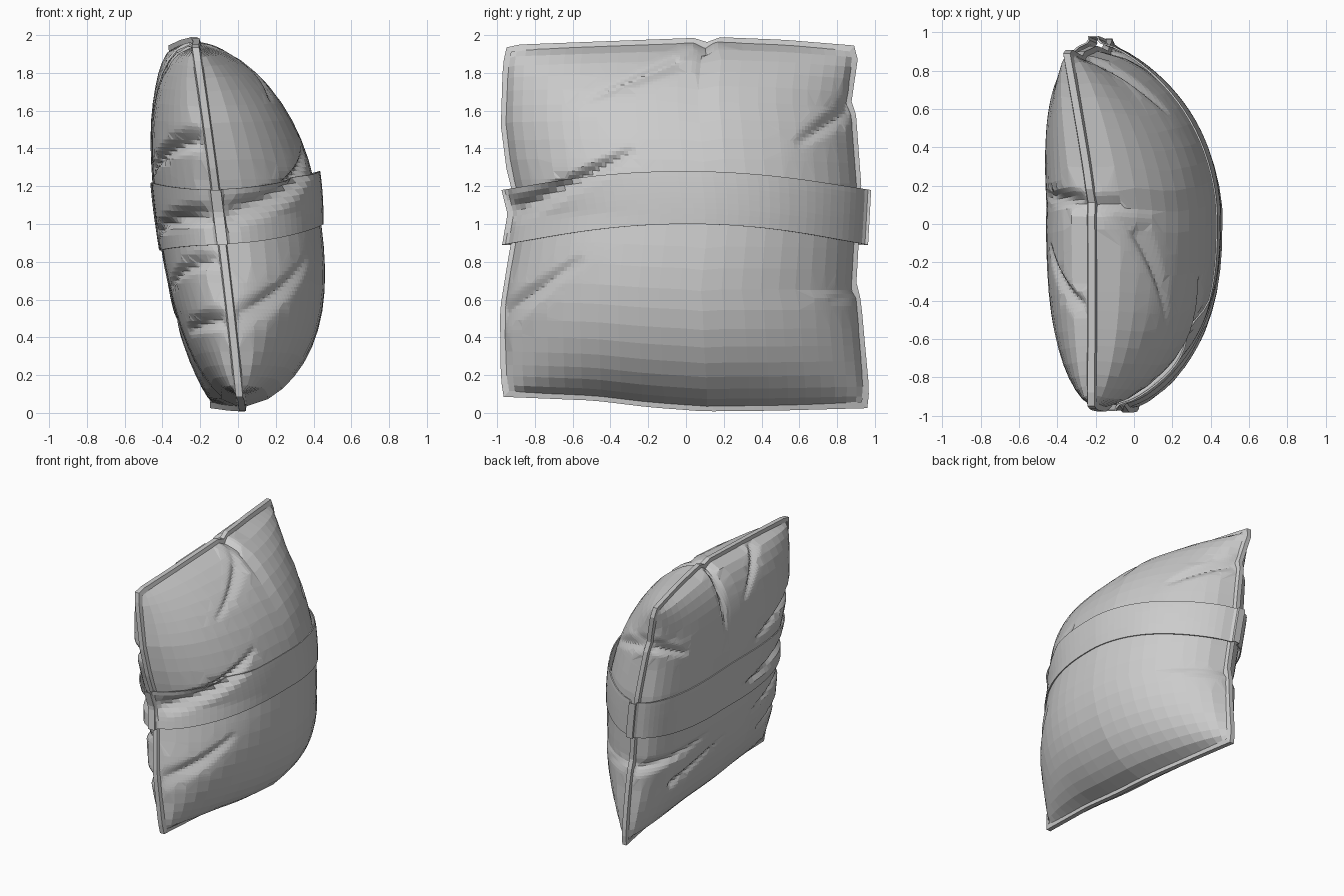
import bpy, bmesh, math
from mathutils import Vector

if "Cube" in bpy.data.objects:
    bpy.data.objects.remove(bpy.data.objects["Cube"])

cloth = bpy.data.materials.new("plain_grey_cloth")
cloth.use_nodes = True
GREY = (0.6, 0.6, 0.6, 1)
cloth.diffuse_color = GREY
cloth.node_tree.nodes["Principled BSDF"].inputs["Base Color"].default_value = GREY

# Cushion outline: offset of each edge along its length
LEFT = [(-1, -.965), (-.9, -.98), (-.5, -.985), (-.2, -.94), (.07, -.895), (.3, -.95),
        (.55, -.98), (.9, -.97), (1, -.95)]
RIGHT = [(-1, .96), (-.9, .97), (-.39, .925), (-.35, .9), (.2, .93), (.62, .9),
         (.68, .875), (.93, .91), (1, .89)]
BOTTOM = [(-1, .085), (-.5, .065), (-.2, .03), (.1, .008), (.5, .012), (1, .025)]
TOP = [(-1, 1.935), (-.93, 1.95), (-.5, 1.965), (.08, 1.985), (.14, 1.955), (.2, 1.99),
       (.6, 1.975), (1, 1.945)]

# Creases: start (y, z), end (y, z), depth, half width
FRONT_CREASES = [
    ((-.93, 1.04), (-.27, 1.39), .1, .08), ((.13, 1.98), (-.2, 1.76), .03, .05),
    ((-.05, 1.85), (-.53, 1.65), .04, .05),
    ((.9, 1.63), (.58, 1.42), .07, .08), ((-.98, .5), (-.55, .82), .06, .08),
    ((.92, .62), (.75, .6), .03, .06)]
BACK_CREASES = [
    ((.13, 1.98), (.15, 1.5), .06, .07), ((-.45, 1.95), (-.1, 1.65), .05, .06),
    ((-.95, 1.45), (-.2, 1.28), .07, .07), ((-.93, 1.06), (-.1, .95), .08, .07),
    ((-.95, .82), (-.3, .66), .05, .06), ((-.97, .5), (-.5, .43), .06, .07),
    ((.92, .62), (.25, .72), .05, .07), ((.6, .42), (0, .6), .04, .06),
    ((.9, 1.63), (.6, 1.5), .06, .07)]
INNER = .975


def lookup(table, t):
    t = max(-1, min(1, t))
    for (a, p), (b, q) in zip(table, table[1:]):
        if t <= b:
            return p + (q - p) * (t - a) / (b - a)
    return table[-1][1]


def plan(u, v):
    """Height and depth position on the cushion's square plan."""
    a, b = (u + 1) / 2, (v + 1) / 2
    y = lookup(LEFT, v) * (1 - a) + lookup(RIGHT, v) * a
    z = lookup(BOTTOM, u) * (1 - b) + lookup(TOP, u) * b
    return y, z


def seam(y, z):
    """The tilted middle sheet, twisted and bowed toward the back edge."""
    bow = max(0, 1 - (z - 1) ** 2)
    twist = (.075 * bow - .185) * max(0, y - .1) ** 1.2
    return .025 - .125 * z + twist - .02 * max(0, -y - .5) * (1 - 1.5 * bow)


def nearest(y, z, crease):
    a, b = Vector(crease[0]), Vector(crease[1])
    d, p = b - a, Vector((y, z)) - a
    t = max(0, min(1, p.dot(d) / d.length_squared))
    return t, (p - d * t).length


def dome(c, power):
    return max(0, 1 - abs(c / INNER) ** 2.5) ** power


def puff(u, v, y, z, side):
    """Height of the stuffing over the seam sheet, with creases pulled in."""
    size, power = (.525, .62) if side > 0 else (.305 + .012 * v, .53)
    h = size * dome(u, power) * dome(v, power)
    dent = 0
    for start, end, depth, width in (FRONT_CREASES if side > 0 else BACK_CREASES):
        t, dist = nearest(y, z, (start, end))
        r = min(1, dist / (width * (1.15 - .6 * t)))
        dent = max(dent, depth * (1 - t) ** .6 * (1 - r) * (1 - r * r))
    return max(h - dent, .35 * h) + .016


def finish(bm, name):
    mesh = bpy.data.meshes.new(name)
    bm.to_mesh(mesh)
    bm.free()
    mesh.materials.append(cloth)
    bpy.context.collection.objects.link(bpy.data.objects.new(name, mesh))


def panel(name, side):
    """One stuffed face: a coarse grid refined along its creases."""
    bm = bmesh.new()
    bmesh.ops.create_grid(bm, x_segments=22, y_segments=22, size=1)
    for vert in bm.verts:
        for i in (0, 1):
            t = vert.co[i]
            vert.co[i] = INNER * (.4 * t + .6 * math.sin(t * math.pi / 2))
    creases = FRONT_CREASES if side > 0 else BACK_CREASES
    near = []
    for e in bm.edges:
        m = (e.verts[0].co + e.verts[1].co) / 2
        y, z = plan(m.x, m.y)
        if any(nearest(y, z, c)[1] < c[3] + .04 for c in creases):
            near.append(e)
    bmesh.ops.subdivide_edges(bm, edges=near, cuts=4, use_grid_fill=True)
    bmesh.ops.triangulate(bm, faces=[f for f in bm.faces if len(f.verts) > 4])
    for vert in bm.verts:
        u, v = vert.co.x, vert.co.y
        y, z = plan(u, v)
        vert.co = (seam(y, z) + side * puff(u, v, y, z, side), y, z)
    if side < 0:
        bmesh.ops.reverse_faces(bm, faces=bm.faces[:])
    finish(bm, name)


def loft(name, rings):
    """Skin a closed loop of closed cross-sections."""
    bm = bmesh.new()
    rows = [[bm.verts.new(p) for p in ring] for ring in rings]
    n = len(rows[0])
    for r, s in zip(rows, rows[1:] + rows[:1]):
        for i in range(n):
            j = (i + 1) % n
            bm.faces.new((r[i], s[i], s[j], r[j]))
    bmesh.ops.recalc_face_normals(bm, faces=bm.faces[:])
    finish(bm, name)


def piping():
    """Narrow sewn edge running around the cushion."""
    steps = [-1 + 2 * i / 26 for i in range(26)]
    loop = ([(t, -1) for t in steps] + [(1, t) for t in steps]
            + [(-t, 1) for t in steps] + [(-1, -t) for t in steps])
    rings = []
    for u, v in loop:
        ring = []
        for scale, dx in ((.965, -.026), (1, -.018), (1, .018), (.965, .026)):
            y, z = plan(u * scale, v * scale)
            ring.append((seam(y, z) + dx, y, z))
        rings.append(ring)
    loft("edge_piping", rings)


def band():
    """Cloth strap wrapped around the middle, its top standing off in front."""
    rings = []
    count, rows = 48, 10
    for side in (1, -1):
        for i in range(count):
            u = -side * math.cos(math.pi * (i + .5) / count)
            low = (1.0 if side > 0 else .86) - (.11 if side > 0 else -.03) * u * u
            high = (1.28 if side > 0 else 1.22) - (.1 if side > 0 else .04) * u * u
            flare = .035 * (1 - u * u) if side > 0 else 0
            outer, inner = [], []
            for k in range(rows + 1):
                z = low + (high - low) * k / rows
                v = (z - .985) / .97
                y = plan(u, v)[0]
                x = seam(y, z) + side * (puff(u, v, y, z, side) + .004) + flare * k / rows
                y += .045 * u ** 9
                inner.append((x, y, z))
                outer.append((x + side * .008, y + .006 * u, z))
            rings.append(outer + inner[::-1])
    loft("middle_band", rings)


panel("front_panel", 1)
panel("back_panel", -1)
piping()
band()
